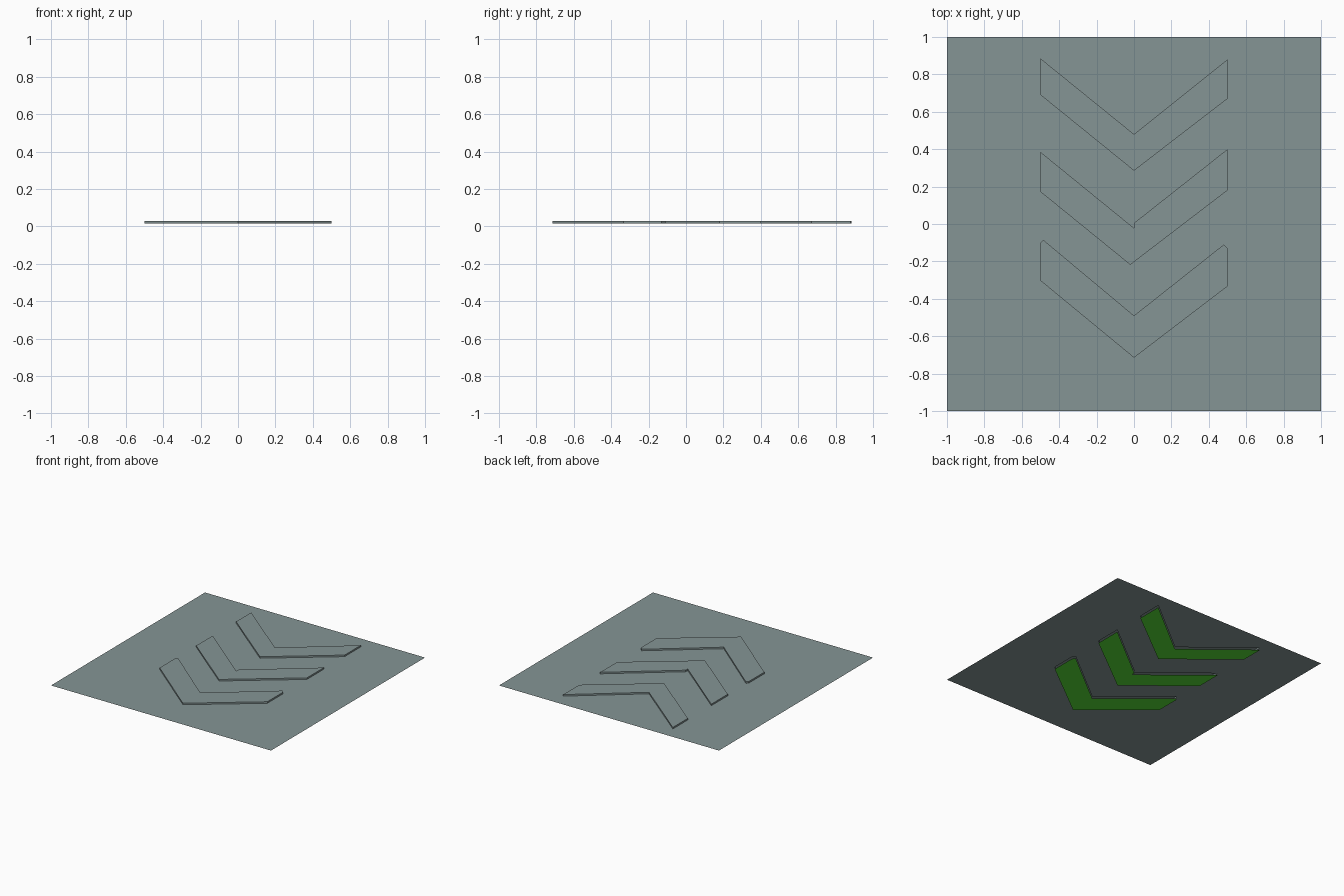
import bpy, bmesh

if "Cube" in bpy.data.objects:
    bpy.data.objects.remove(bpy.data.objects["Cube"])

PLATE_Z, RAISED_Z = 0.017, 0.03


def material(name, rgb):
    m = bpy.data.materials.new(name)
    m.diffuse_color = (*rgb, 1)
    m.use_nodes = True
    m.node_tree.nodes["Principled BSDF"].inputs["Base Color"].default_value = m.diffuse_color
    return m


grey = material("slate_grey", (0.235, 0.30, 0.30))
green = material("leaf_green", (0.09, 0.72, 0.035))

# Chevron outlines, counter-clockwise from the tip
chevrons = [
    [(0, -.715), (.5, -.333), (.5, -.13), (.48, -.11), (0, -.49),
     (-.485, -.085), (-.5, -.10), (-.5, -.303)],
    [(-.02, -.218), (.5, .18), (.5, .40), (0, .005), (0, -.022),
     (-.5, .385), (-.5, .172)],
    [(0, .285), (.5, .67), (.5, .88), (0, .48), (-.5, .885), (-.5, .69)],
]


def ring(bm, outline, z):
    return [bm.verts.new((x, y, z)) for x, y in outline]


def loop_edges(bm, verts):
    return [bm.edges.new((a, b)) for a, b in zip(verts, verts[1:] + verts[:1])]


def finish(bm, name, mat):
    mesh = bpy.data.meshes.new(name)
    bm.to_mesh(mesh)
    bm.free()
    mesh.materials.append(mat)
    ob = bpy.data.objects.new(name, mesh)
    bpy.context.collection.objects.link(ob)
    return ob


# Square plate with the three chevrons pressed up out of the sheet
bm = bmesh.new()
border = loop_edges(bm, ring(bm, [(-1, -1), (1, -1), (1, 1), (-1, 1)], PLATE_Z))
lower = [ring(bm, c, PLATE_Z) for c in chevrons]
for r in lower:
    border += loop_edges(bm, r)
bmesh.ops.triangle_fill(bm, edges=border, use_beauty=True, normal=(0, 0, 1))
bm.normal_update()
for f in bm.faces:
    if f.normal.z < 0:
        f.normal_flip()
bmesh.ops.dissolve_limit(bm, angle_limit=0.01, verts=bm.verts[:], edges=bm.edges[:])
for r, outline in zip(lower, chevrons):
    top = ring(bm, outline, RAISED_Z)
    bm.faces.new(top)
    n = len(r)
    for i in range(n):
        j = (i + 1) % n
        bm.faces.new((r[i], r[j], top[j], top[i]))
finish(bm, "embossed_plate", grey)

# Flat coloured chevrons beneath the plate, facing down
for i, outline in enumerate(chevrons):
    bm = bmesh.new()
    bm.faces.new(ring(bm, outline, 0)[::-1])
    finish(bm, f"chevron_inlay_{i + 1}", green)
